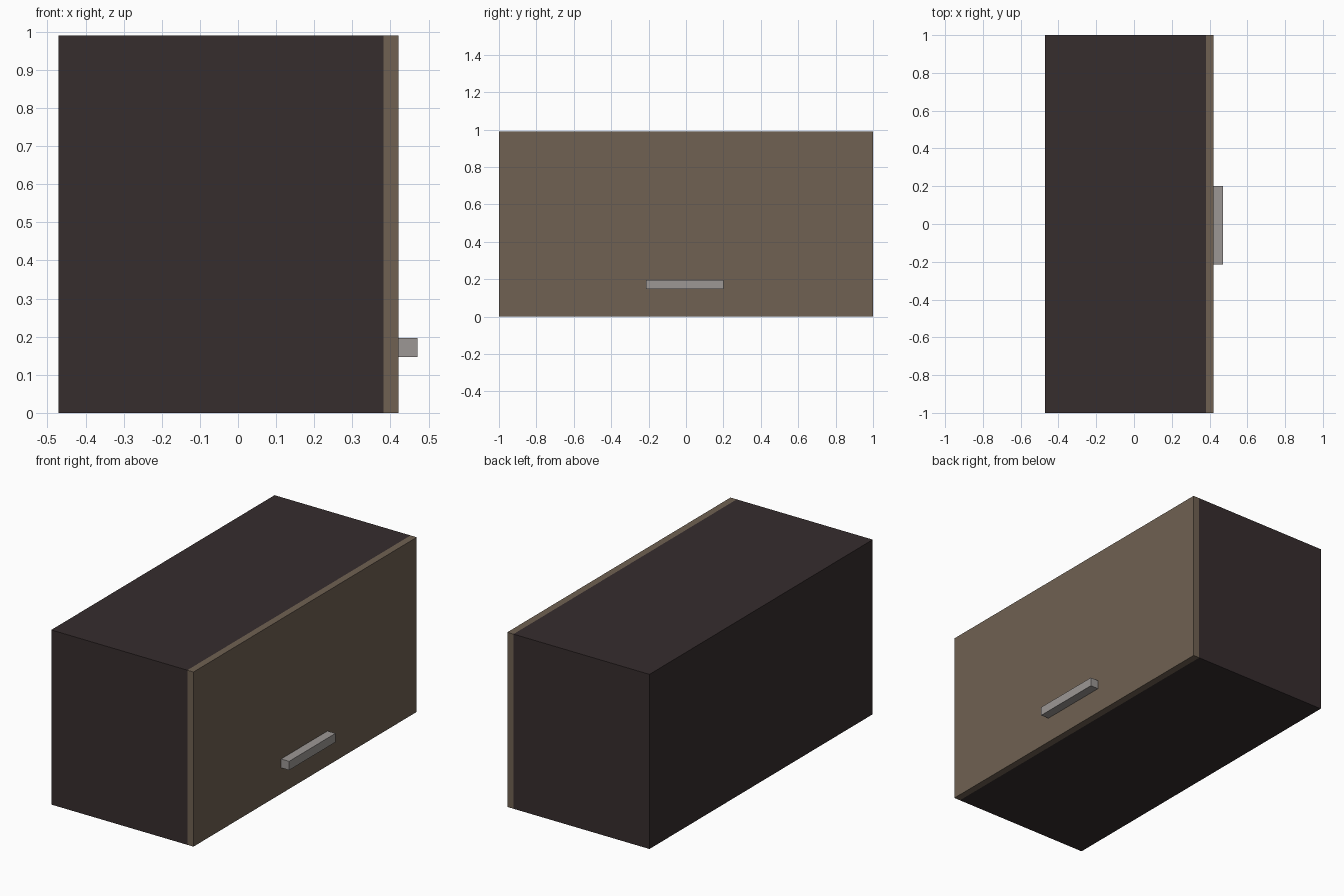
import bpy
import bmesh

if "Cube" in bpy.data.objects:
    bpy.data.objects.remove(bpy.data.objects["Cube"])


def material(name, rgb):
    m = bpy.data.materials.new(name)
    m.diffuse_color = (*rgb, 1.0)
    m.use_nodes = True
    m.node_tree.nodes["Principled BSDF"].inputs["Base Color"].default_value = m.diffuse_color
    return m


def box(name, lo, hi, mat):
    """Axis-aligned box between two corners."""
    bm = bmesh.new()
    bmesh.ops.create_cube(bm, size=1.0)
    for v in bm.verts:
        v.co = [(lo[i] + hi[i]) / 2 + v.co[i] * (hi[i] - lo[i]) for i in range(3)]
    mesh = bpy.data.meshes.new(name)
    bm.to_mesh(mesh)
    bm.free()
    mesh.materials.append(mat)
    obj = bpy.data.objects.new(name, mesh)
    bpy.context.collection.objects.link(obj)
    return obj


dark_wood = material("dark wood", (0.037, 0.026, 0.027))
brown_wood = material("brown wood", (0.160, 0.120, 0.085))
grey_metal = material("grey metal", (0.335, 0.312, 0.300))

# Cabinet body, full-width door on the +x side, and bar handle
box("cabinet_body", (-0.471, -1, 0), (0.382, 1, 0.99), dark_wood)
box("door_panel", (0.382, -1, 0), (0.421, 1, 0.99), brown_wood)
box("handle", (0.421, -0.215, 0.147), (0.471, 0.201, 0.197), grey_metal)
